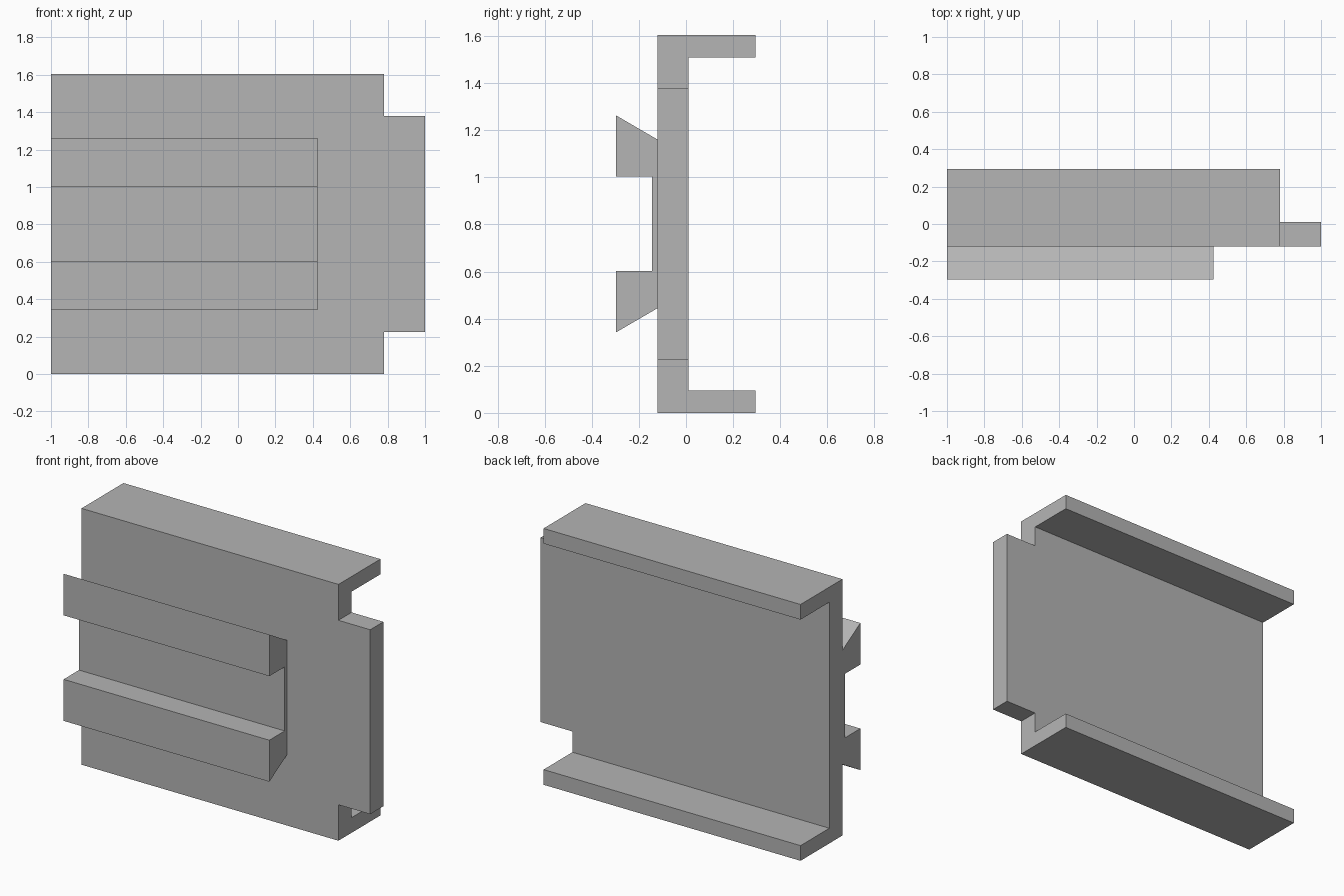
import bpy
import bmesh

cube = bpy.data.objects.get("Cube")
if cube:
    bpy.data.objects.remove(cube, do_unlink=True)

grey = bpy.data.materials.new("plain_grey")
grey.use_nodes = True
COLOUR = (0.46, 0.46, 0.46, 1)
grey.diffuse_color = COLOUR
grey.node_tree.nodes["Principled BSDF"].inputs["Base Color"].default_value = COLOUR

HEIGHT = 1.605
MID = HEIGHT / 2
PLATE_FRONT, PLATE_BACK = -0.12, 0.01


def extrude_profile(name, half, x0, x1):
    """Mirror a lower half profile of (y, z) about mid height and extrude along x."""
    profile = half + [(y, HEIGHT - z) for y, z in reversed(half)]
    bm = bmesh.new()
    face = bm.faces.new([bm.verts.new((x0, y, z)) for y, z in profile])
    ext = bmesh.ops.extrude_face_region(bm, geom=[face])
    verts = [g for g in ext["geom"] if isinstance(g, bmesh.types.BMVert)]
    bmesh.ops.translate(bm, verts=verts, vec=(x1 - x0, 0, 0))
    bmesh.ops.recalc_face_normals(bm, faces=bm.faces)
    mesh = bpy.data.meshes.new(name)
    bm.to_mesh(mesh)
    bm.free()
    mesh.materials.append(grey)
    obj = bpy.data.objects.new(name, mesh)
    bpy.context.collection.objects.link(obj)
    return obj


# Channel: upright plate with a flange along the bottom and top of its back
channel = extrude_profile("channel_plate", [
    (PLATE_FRONT, 0), (0.295, 0), (0.295, 0.095), (PLATE_BACK, 0.095)], -1, 1)

# Notches at both corners of one end leave a central tab
for name, z in (("lower_notch", 0.225 - 0.5), ("upper_notch", HEIGHT - 0.225 + 0.5)):
    bpy.ops.mesh.primitive_cube_add(size=1, location=(0.78 + 0.5, 0, z))
    cutter = bpy.context.object
    cutter.name = name
    cutter.hide_render = True
    cut = channel.modifiers.new(name, "BOOLEAN")
    cut.operation = "DIFFERENCE"
    cut.solver = "EXACT"
    cut.object = cutter
    bpy.context.view_layer.objects.active = channel
    bpy.ops.object.modifier_apply(modifier=cut.name)
    bpy.data.objects.remove(cutter, do_unlink=True)

# Front slide: two flared rails joined by a thin web
extrude_profile("front_rails", [
    (PLATE_FRONT, 0.445), (-0.297, 0.342), (-0.297, 0.602), (-0.145, 0.602)], -1, 0.425)
